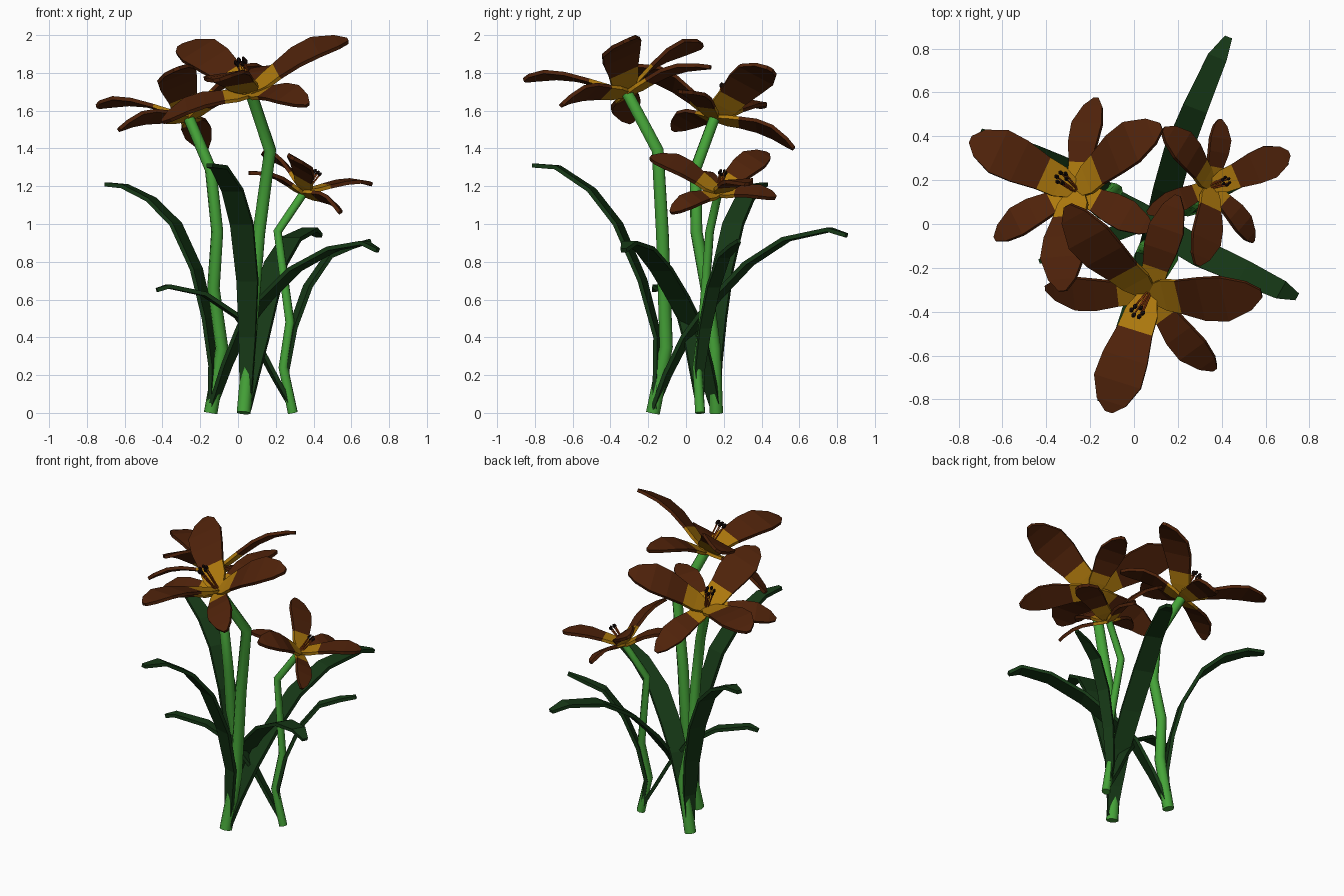
import bpy, bmesh, math
from mathutils import Vector as V

if "Cube" in bpy.data.objects:
    bpy.data.objects.remove(bpy.data.objects["Cube"])


def material(name, rgb):
    m = bpy.data.materials.new(name)
    m.diffuse_color = (*rgb, 1)
    m.use_nodes = True
    m.node_tree.nodes["Principled BSDF"].inputs["Base Color"].default_value = m.diffuse_color
    return m


GREEN = material("stem_green", (0.06, 0.37, 0.04))
LEAF = material("leaf_green", (0.008, 0.04, 0.008))
BROWN = material("petal_brown", (0.078, 0.016, 0.003))
AMBER = material("petal_amber", (0.42, 0.19, 0.004))
RUST = material("filament_rust", (0.6, 0.1, 0.01))
BLACK = material("anther_dark", (0.012, 0.005, 0.004))


def finish(bm, name, mats, thickness=0):
    me = bpy.data.meshes.new(name)
    bm.to_mesh(me)
    bm.free()
    for m in mats:
        me.materials.append(m)
    ob = bpy.data.objects.new(name, me)
    bpy.context.collection.objects.link(ob)
    if thickness:
        s = ob.modifiers.new("thickness", 'SOLIDIFY')
        s.thickness, s.offset = thickness, 0
    return ob


def ribbon(bm, points, widths, side, split=0):
    """Flat strip along points; rows before split use the first material."""
    rows = [[bm.verts.new(p - side * w / 2), bm.verts.new(p + side * w / 2)]
            for p, w in zip(points, widths)]
    for i, (a, b) in enumerate(zip(rows, rows[1:])):
        f = bm.faces.new((a[0], a[1], b[1], b[0]))
        f.material_index = 0 if i < split else 1


def tubes(name, paths, radius, mat, res):
    cu = bpy.data.curves.new(name, 'CURVE')
    cu.dimensions = '3D'
    cu.bevel_depth, cu.bevel_resolution, cu.use_fill_caps = radius, res, True
    for path in paths:
        s = cu.splines.new('POLY')
        s.points.add(len(path) - 1)
        for i, p in enumerate(path):
            s.points[i].co = (*p, 1)
            s.points[i].radius = 1.1 - 0.2 * i / (len(path) - 1)
    cu.materials.append(mat)
    bpy.context.collection.objects.link(bpy.data.objects.new(name, cu))


def flower(name, stem, radius, wide, narrow, wide_w, narrow_w):
    stem = [V(p) for p in stem]
    tubes(name + "_stem", [stem], radius, GREEN, 2)
    c = stem[-1]
    axis = (c - stem[-2]).normalized()
    # petals: amber at the throat, brown outside, arched towards the tip
    bm = bmesh.new()
    steps = (0.0, 0.15, 0.29, 0.5, 0.7, 0.9, 1.0)
    profile = (0.35, 0.68, 0.74, 0.95, 1.0, 0.62, 0.16)
    for tips, w, lift in ((wide, wide_w, 0.012), (narrow, narrow_w, 0.0)):
        for tip in tips:
            d = V(tip) - c
            pts = [c + d * t + axis * (lift + 0.105 * d.length * math.sin(math.pi * t ** 1.3))
                   for t in steps]
            ribbon(bm, pts, [w * k for k in profile], d.cross(axis).normalized(), 2)
    finish(bm, name + "_petals", [AMBER, BROWN], 0.02)
    # stamens: six filaments with dark anthers
    u = axis.orthogonal().normalized()
    v = axis.cross(u)
    s = wide_w / 0.21
    bm = bmesh.new()
    paths = []
    for k in range(6):
        a = k * math.pi / 3
        r = u * math.cos(a) + v * math.sin(a)
        end = c + axis * 0.185 * s + r * 0.025 * s
        paths.append([c + r * 0.008, c + axis * 0.1 * s + r * 0.018 * s, end])
        ball = bmesh.ops.create_icosphere(bm, subdivisions=1, radius=0.011 * s)["verts"]
        for q in ball:
            q.co = end + q.co + axis * q.co.dot(axis) * 0.6
    tubes(name + "_filaments", paths, 0.004, RUST, 0)
    finish(bm, name + "_anthers", [BLACK])


flower("tall_flower",
       [(.03, -.175, 0), (.06, -.105, .35), (.11, -.125, .95), (.17, -.15, 1.39), (.07, -.31, 1.69)], .036,
       [(-.3, .09, 1.93), (.585, -.31, 1.96), (-.11, -.85, 1.75)],
       [(.2, .13, 1.83), (.37, -.66, 1.63), (-.4, -.29, 1.54)], .225, .165)
flower("middle_flower",
       [(-.145, .16, 0), (-.085, .15, .34), (-.13, .11, .66), (-.11, .055, .96), (-.145, .05, 1.29), (-.26, .15, 1.56)], .033,
       [(.13, .44, 1.81), (-.32, -.31, 1.81), (-.74, .38, 1.61)],
       [(-.17, .57, 1.4), (.085, -.03, 1.7), (-.63, -.07, 1.5)], .215, .15)
flower("short_flower",
       [(.29, .075, 0), (.24, .06, .24), (.275, .09, .48), (.21, .125, .96), (.345, .17, 1.16)], .025,
       [(.125, .43, 1.36), (.7, .32, 1.2), (.28, -.19, 1.34)],
       [(.39, .475, 1.14), (.54, -.08, 1.06), (.06, .05, 1.27)], .155, .11)

# arching strap leaves: full width, and points from base to tip
LEAVES = {
    "left_leaf": (.12, [(-.14, .16, .02), (-.13, .15, .25), (-.16, .165, .5), (-.22, .195, .76),
                        (-.33, .25, 1.0), (-.46, .31, 1.13), (-.6, .37, 1.2), (-.7, .42, 1.21)]),
    "front_leaf": (.125, [(.04, -.16, .02), (.05, -.15, .4), (.05, -.23, .7), (.02, -.36, 1.0),
                          (-.03, -.5, 1.18), (-.1, -.68, 1.3), (-.15, -.81, 1.31)]),
    "back_leaf": (.13, [(.04, -.17, .02), (.07, -.1, .2), (.11, 0, .4), (.15, .15, .6),
                        (.2, .33, .79), (.28, .53, .92), (.38, .76, .97), (.43, .85, .94)]),
    "right_leaf": (.13, [(-.14, .16, .02), (-.06, .1, .25), (.03, .04, .46), (.15, -.04, .61),
                         (.3, -.13, .76), (.5, -.22, .87), (.67, -.3, .9), (.74, -.33, .86)]),
    "crossing_leaf": (.075, [(.29, .075, .02), (.2, .055, .18), (.11, .03, .35), (0, -.01, .51),
                             (-.18, -.08, .63), (-.37, -.15, .67), (-.43, -.17, .65)]),
    "small_leaf": (.075, [(.28, .075, .02), (.25, .07, .22), (.29, .1, .45), (.37, .145, .67),
                          (.48, .2, .83), (.6, .25, .88), (.7, .28, .91)]),
}
for name, (w, pts) in LEAVES.items():
    pts = [V(p) for p in pts]
    d = pts[-1] - pts[0]
    side = V((-d.y, d.x, 0)).normalized()
    n = len(pts) - 1
    profile = [w * (0.45 + 0.55 * math.sin(math.pi * i / n)) * (0.6 if i == n else 1)
               for i in range(n + 1)]
    bm = bmesh.new()
    ribbon(bm, pts, profile, side, n)
    finish(bm, name, [LEAF], 0.022)
